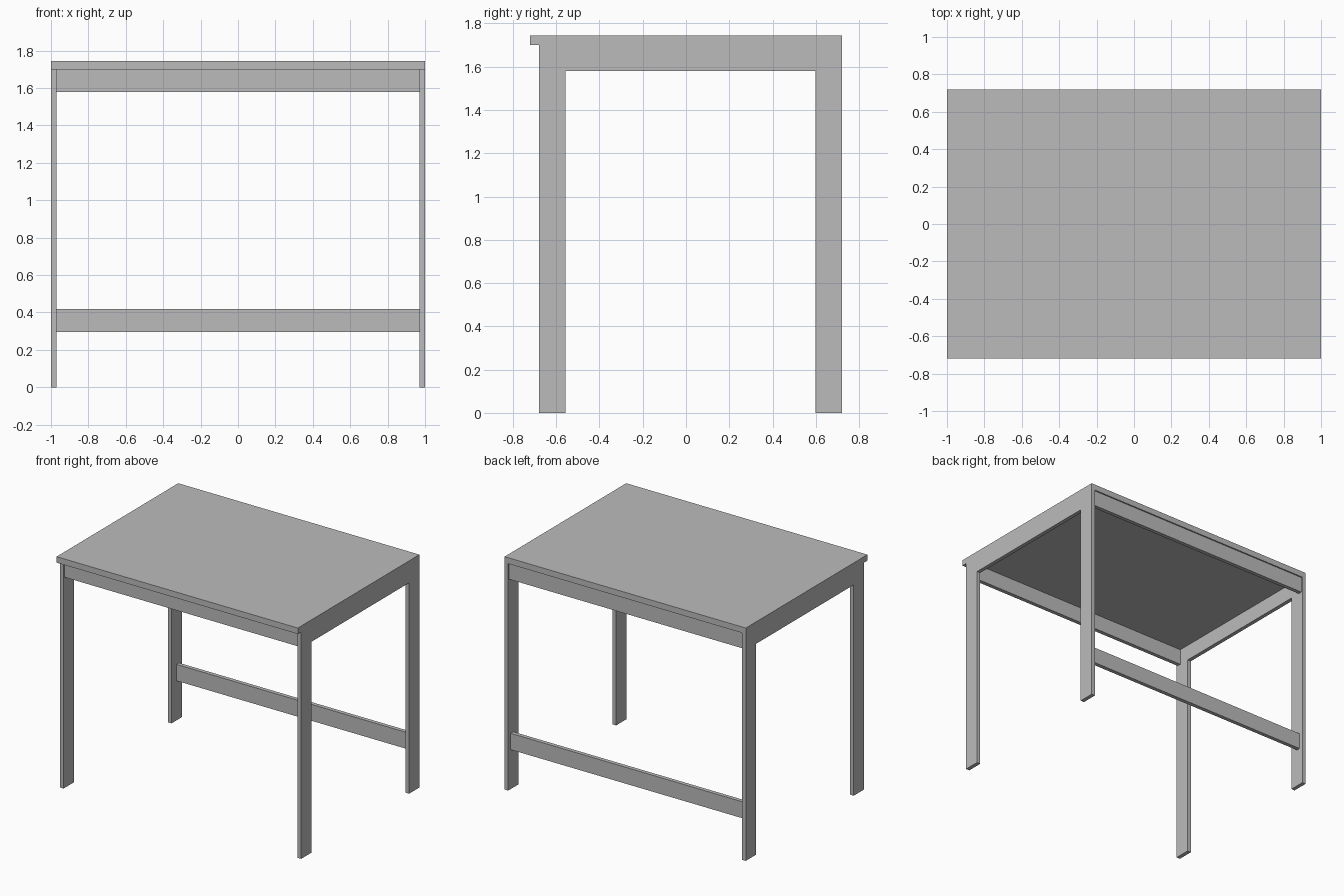
import bpy
import bmesh

cube = bpy.data.objects.get("Cube")
if cube:
    bpy.data.objects.remove(cube, do_unlink=True)

grey = bpy.data.materials.new("plain grey")
grey.use_nodes = True
grey.diffuse_color = (0.5, 0.5, 0.5, 1)
grey.node_tree.nodes["Principled BSDF"].inputs["Base Color"].default_value = (0.5, 0.5, 0.5, 1)

HALF_W, HALF_D = 1.0, 0.72
TOP, UNDER, APRON = 1.745, 1.70, 1.58
BOARD = 0.03
FRONT = -0.68
LEG = 0.122


def finish(name, bm):
    bmesh.ops.recalc_face_normals(bm, faces=bm.faces)
    mesh = bpy.data.meshes.new(name)
    bm.to_mesh(mesh)
    bm.free()
    mesh.materials.append(grey)
    obj = bpy.data.objects.new(name, mesh)
    bpy.context.collection.objects.link(obj)
    return obj


def board(name, xs, ys, zs):
    """Box spanning the given ranges."""
    bm = bmesh.new()
    bmesh.ops.create_cube(bm, size=1)
    for v in bm.verts:
        v.co = [r[0] if c < 0 else r[1] for c, r in zip(v.co, (xs, ys, zs))]
    return finish(name, bm)


def side_frame(name, x):
    """Two legs and a side rail cut as one flat arch."""
    outline = [(FRONT, 0), (FRONT + LEG, 0), (FRONT + LEG, APRON),
               (HALF_D - LEG, APRON), (HALF_D - LEG, 0), (HALF_D, 0),
               (HALF_D, UNDER), (FRONT, UNDER)]
    bm = bmesh.new()
    face = bm.faces.new([bm.verts.new((x, y, z)) for y, z in outline])
    result = bmesh.ops.extrude_face_region(bm, geom=[face])
    moved = [g for g in result["geom"] if isinstance(g, bmesh.types.BMVert)]
    bmesh.ops.translate(bm, verts=moved, vec=(BOARD, 0, 0))
    return finish(name, bm)


# Table top
board("table_top", (-HALF_W, HALF_W), (-HALF_D, HALF_D), (UNDER, TOP))

# Side frames
side_frame("left_side_frame", HALF_W - BOARD)
side_frame("right_side_frame", -HALF_W)

# Cross boards between the frames
inner = (-HALF_W + BOARD, HALF_W - BOARD)
for name, y, low, high in (("front_apron", -0.67, APRON, UNDER),
                           ("back_apron", 0.68, APRON, UNDER),
                           ("back_stretcher", 0.66, 0.295, 0.418)):
    board(name, inner, (y, y + BOARD), (low, high))
